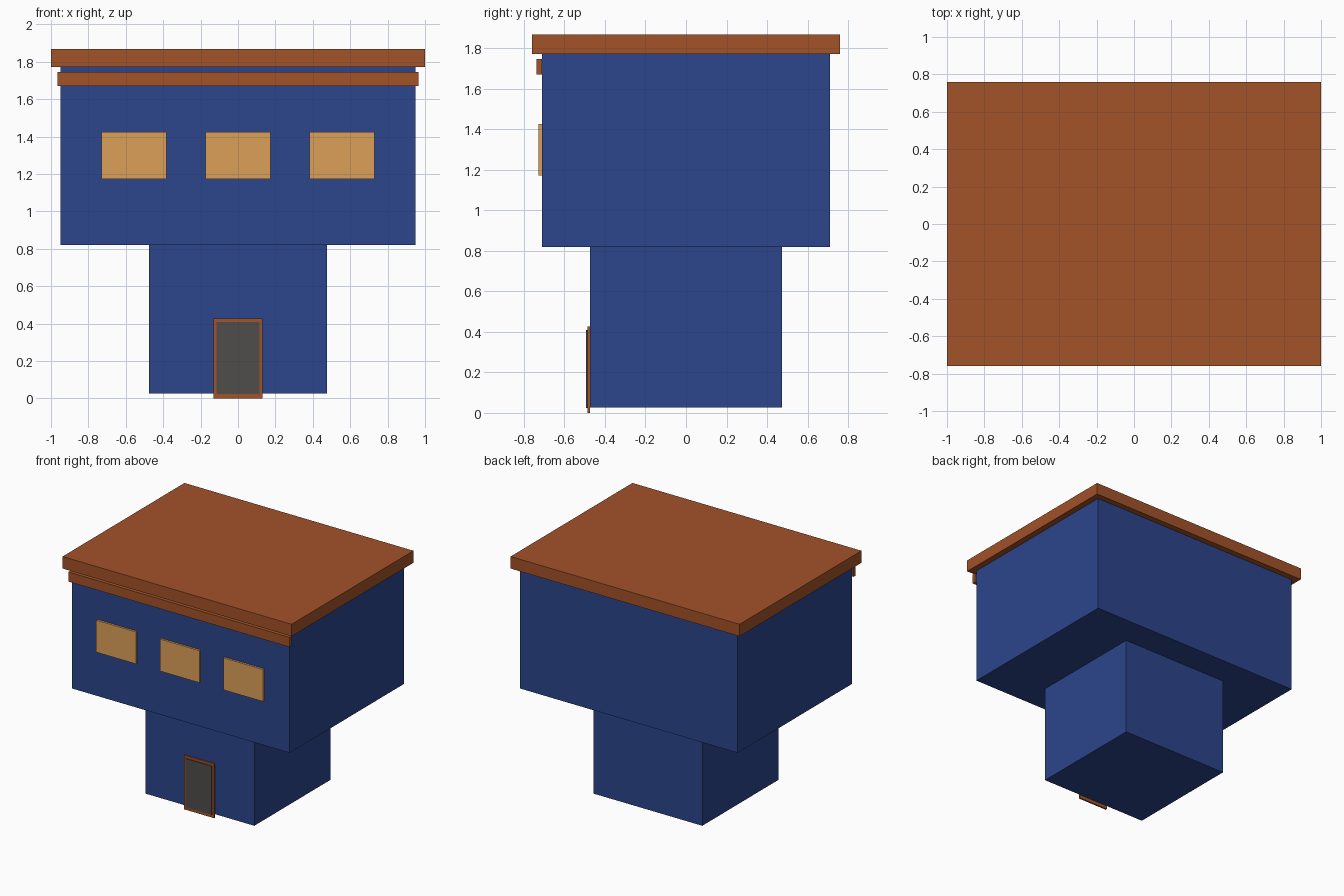
import bpy

if "Cube" in bpy.data.objects:
    bpy.data.objects.remove(bpy.data.objects["Cube"])


def material(name, rgb):
    m = bpy.data.materials.new(name)
    m.diffuse_color = (*rgb, 1.0)
    m.use_nodes = True
    m.node_tree.nodes["Principled BSDF"].inputs["Base Color"].default_value = m.diffuse_color
    return m


BLUE = material("blue_wall", (0.025, 0.06, 0.26))
RUST = material("rust_trim", (0.36, 0.085, 0.022))
AMBER = material("amber_glass", (0.72, 0.35, 0.10))
DARK = material("dark_door", (0.08, 0.075, 0.07))


def box(name, x, y, z, mat):
    """Box spanning the given (min, max) range on each axis."""
    spans = (x, y, z)
    bpy.ops.mesh.primitive_cube_add(size=1, location=[(a + b) / 2 for a, b in spans])
    ob = bpy.context.object
    ob.name = name
    ob.scale = [b - a for a, b in spans]
    bpy.ops.object.transform_apply(location=False, rotation=False, scale=True)
    ob.data.materials.append(mat)
    return ob


# Narrow ground floor and overhanging upper floor
box("lower_floor", (-0.475, 0.475), (-0.475, 0.475), (0.027, 0.82), BLUE)
box("upper_floor", (-0.95, 0.95), (-0.712, 0.712), (0.82, 1.772), BLUE)

# Flat roof slab and front cornice
box("roof", (-1.0, 1.0), (-0.76, 0.76), (1.772, 1.867), RUST)
box("front_cornice", (-0.965, 0.965), (-0.738, -0.711), (1.67, 1.746), RUST)

# Door in its surround
box("door_frame", (-0.132, 0.132), (-0.487, -0.474), (0.0, 0.427), RUST)
box("door", (-0.115, 0.115), (-0.493, -0.477), (0.024, 0.408), DARK)

# Row of three upper windows
for i, cx in enumerate((-0.556, 0.0, 0.556)):
    box(f"window_{i + 1}", (cx - 0.173, cx + 0.173), (-0.728, -0.711), (1.172, 1.425), AMBER)
